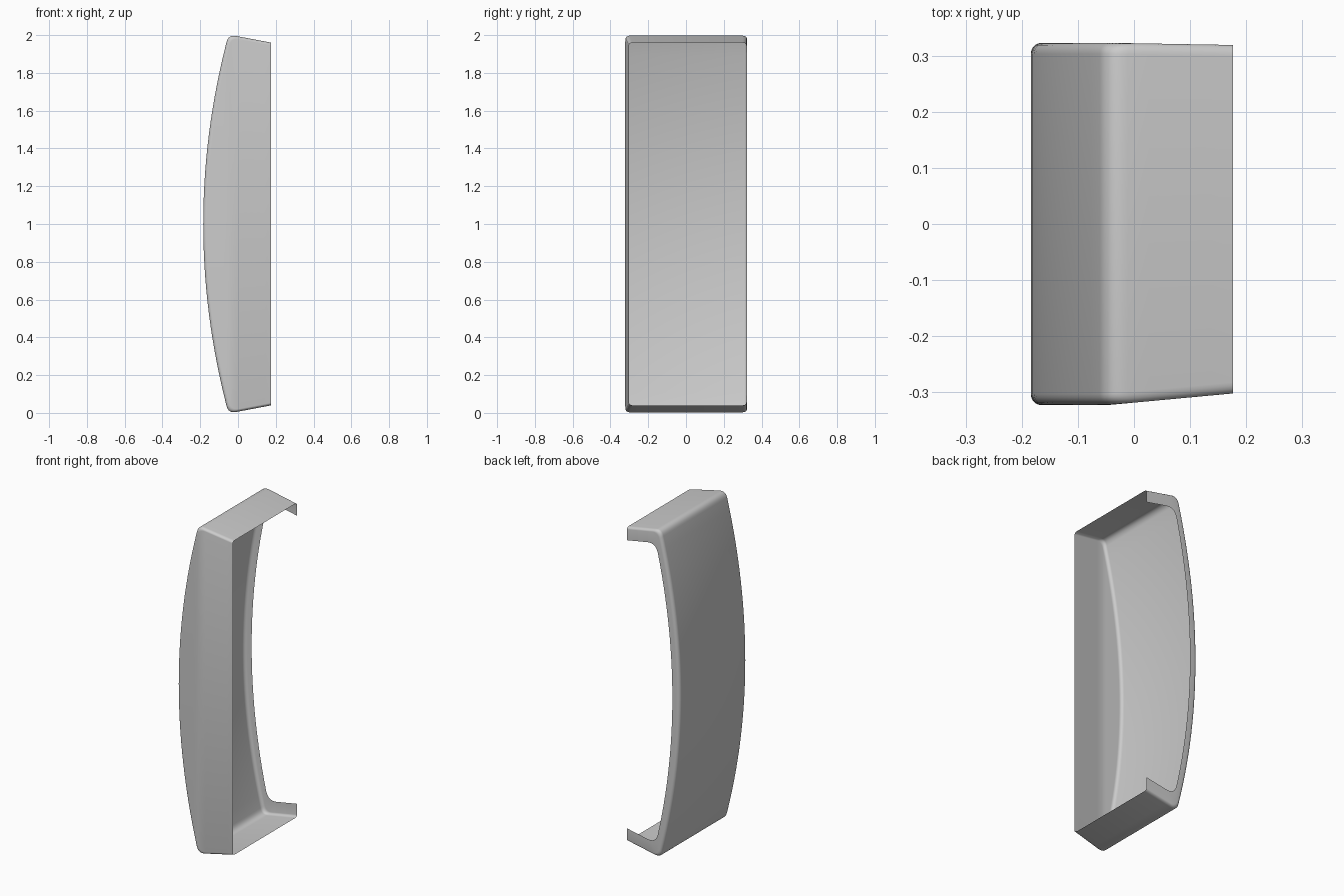
import bpy, bmesh, math
from mathutils import Vector

cube = bpy.data.objects.get("Cube")
if cube:
    bpy.data.objects.remove(cube, do_unlink=True)

grey = bpy.data.materials.new("light grey")
grey.use_nodes = True
colour = (0.6, 0.6, 0.6, 1)
grey.diffuse_color = colour
grey.node_tree.nodes["Principled BSDF"].inputs["Base Color"].default_value = colour

OPEN_X = 0.176      # open edge of the shell
HALF_Y = 0.323
EDGE = 0.02         # rounding along front and back edges


def wall_x(h, inset):
    """Bowed wall, h is the height above or below the middle."""
    return -0.184 + 0.125 * (h / 0.97) ** 2 + inset


def outline(wall_in, flange_in, radius):
    """C-shaped section from top open end, round the bow, to bottom open end."""
    end = Vector((OPEN_X, 0.96 - flange_in))
    slope = -0.19
    h = 1.0
    for _ in range(20):                     # meeting point of flange and wall
        x = wall_x(h, wall_in)
        h = end.y + slope * (x - OPEN_X)
    corner = Vector((x, h))
    a = corner + (end - corner).normalized() * radius
    b = Vector((wall_x(h - radius, wall_in), h - radius))
    half = [end.lerp(a, i / 5) for i in range(5)]
    for i in range(9):                      # rounded corner
        t = i / 8
        half.append(a.lerp(corner, t).lerp(corner.lerp(b, t), t))
    for i in range(1, 15):                  # bowed wall down to the middle
        z = b.y * (1 - i / 14)
        half.append(Vector((wall_x(z, wall_in), z)))
    lower = [Vector((p.x, -p.y)) for p in reversed(half[:-1])]
    return half + lower


def ring(bm, pts, y):
    """Place a section at depth y, narrowing slightly to the open side."""
    taper = 0.021 if y < 0 else -0.004
    return [bm.verts.new((p.x, y + taper * max(0, (p.x + 0.05) / 0.226), p.y + 1))
            for p in pts]


bm = bmesh.new()
rings = []
steps = [i / 5 * math.pi / 2 for i in range(6)]
for a in steps:                             # rounded front edge
    d = EDGE * (1 - math.sin(a))
    rings.append(ring(bm, outline(d, d * 0.7, 0.04), -HALF_Y + EDGE * (1 - math.cos(a))))
for a in reversed(steps):                   # rounded back edge
    d = EDGE * (1 - math.sin(a))
    rings.append(ring(bm, outline(d, d * 0.7, 0.04), HALF_Y - EDGE * (1 - math.cos(a))))
rings.append(ring(bm, outline(0.05, 0.08, 0.06), HALF_Y))    # back lip
for r, s in zip(rings, rings[1:]):
    for i in range(len(r) - 1):
        bm.faces.new((r[i], r[i + 1], s[i + 1], s[i]))

# Front panel in upright strips
f = rings[0]
n = len(f)
for i in range(n // 2):
    quad = [f[i], f[i + 1], f[n - 2 - i], f[n - 1 - i]]
    if quad[1] is quad[2]:
        quad.pop(2)
    bm.faces.new(quad)
bmesh.ops.recalc_face_normals(bm, faces=bm.faces)
# Make the outside face outward
bm.faces.ensure_lookup_table()
bm.normal_update()
if bm.faces[-1].normal.y > 0:
    bmesh.ops.reverse_faces(bm, faces=bm.faces)

mesh = bpy.data.meshes.new("curved_shell")
bm.to_mesh(mesh)
bm.free()
mesh.materials.append(grey)
shell = bpy.data.objects.new("curved_shell", mesh)
bpy.context.collection.objects.link(shell)
bpy.context.view_layer.objects.active = shell
shell.select_set(True)
bpy.ops.object.shade_smooth_by_angle(angle=math.radians(35))
